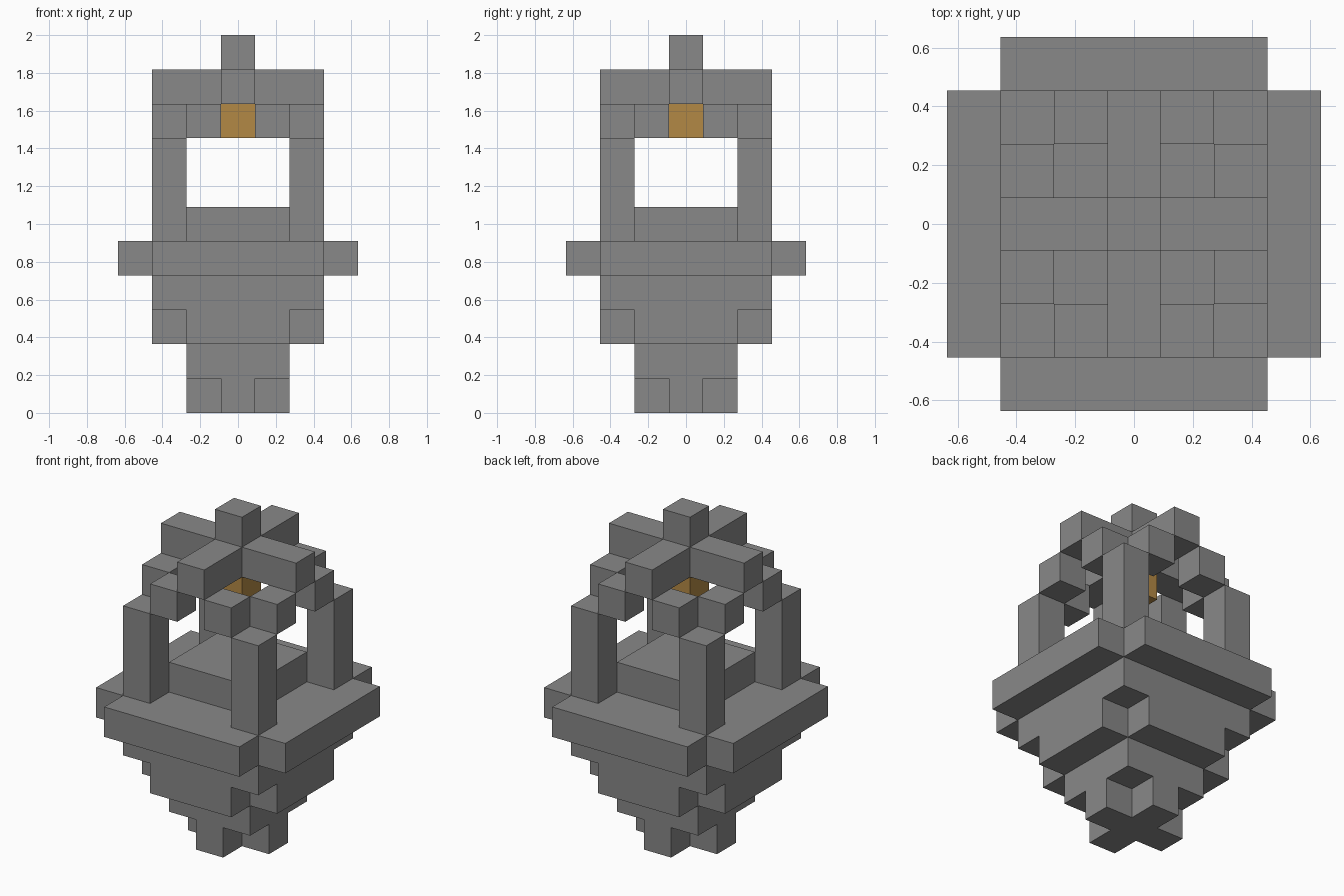
import bpy
import bmesh

U = 2 / 11  # block size: the model is eleven blocks tall

cube = bpy.data.objects.get("Cube")
if cube:
    bpy.data.objects.remove(cube, do_unlink=True)


def make_material(name, colour):
    mat = bpy.data.materials.new(name)
    mat.use_nodes = True
    mat.diffuse_color = colour
    mat.node_tree.nodes["Principled BSDF"].inputs["Base Color"].default_value = colour
    return mat


stone = make_material("stone grey", (0.246, 0.246, 0.246, 1))
glow = make_material("amber glow", (0.45, 0.25, 0.06, 1))


def prism(name, outline, bottom, height, mat=stone):
    """Extrude a flat outline upwards; all measures are in blocks."""
    bm = bmesh.new()
    face = bm.faces.new([bm.verts.new((x * U, y * U, bottom * U)) for x, y in outline])
    top = bmesh.ops.extrude_face_region(bm, geom=[face])["geom"]
    verts = [v for v in top if isinstance(v, bmesh.types.BMVert)]
    bmesh.ops.translate(bm, verts=verts, vec=(0, 0, height * U))
    bmesh.ops.recalc_face_normals(bm, faces=bm.faces)
    mesh = bpy.data.meshes.new(name)
    bm.to_mesh(mesh)
    bm.free()
    mesh.materials.append(mat)
    obj = bpy.data.objects.new(name, mesh)
    bpy.context.collection.objects.link(obj)
    return obj


def square(half, cx=0, cy=0):
    return [(cx - half, cy - half), (cx + half, cy - half),
            (cx + half, cy + half), (cx - half, cy + half)]


def cross(reach, half):
    """Plus-shaped outline: one arm corner triple, turned four times."""
    points = []
    arm = [(half, half), (half, reach), (-half, reach)]
    for _ in range(4):
        points += arm
        arm = [(-y, x) for x, y in arm]
    return points


# Stepped base, widening upwards
prism("foot", cross(1.5, 0.5), 0, 1)
prism("lower_tier", square(1.5), 1, 1)
prism("lower_flare", cross(2.5, 1.5), 2, 1)
prism("upper_tier", square(2.5), 3, 1)
prism("shelf", cross(3.5, 2.5), 4, 1)
prism("deck", square(1.5), 5, 1)

# Corner posts, each with two bracket blocks stepping inwards
for sx, side in ((-1, "right"), (1, "left")):
    for sy, end in ((-1, "front"), (1, "back")):
        tag = f"{end}_{side}"
        prism(f"post_{tag}", square(0.5, 2 * sx, 2 * sy), 5, 3)
        prism(f"bracket_{tag}_a", square(0.5, sx, 2 * sy), 8, 1)
        prism(f"bracket_{tag}_b", square(0.5, 2 * sx, sy), 8, 1)

# Roof cross, finial and hanging light
prism("roof_cross", cross(2.5, 0.5), 9, 1)
prism("finial", square(0.5), 10, 1)
prism("hanging_light", square(0.5), 8, 1, glow)
